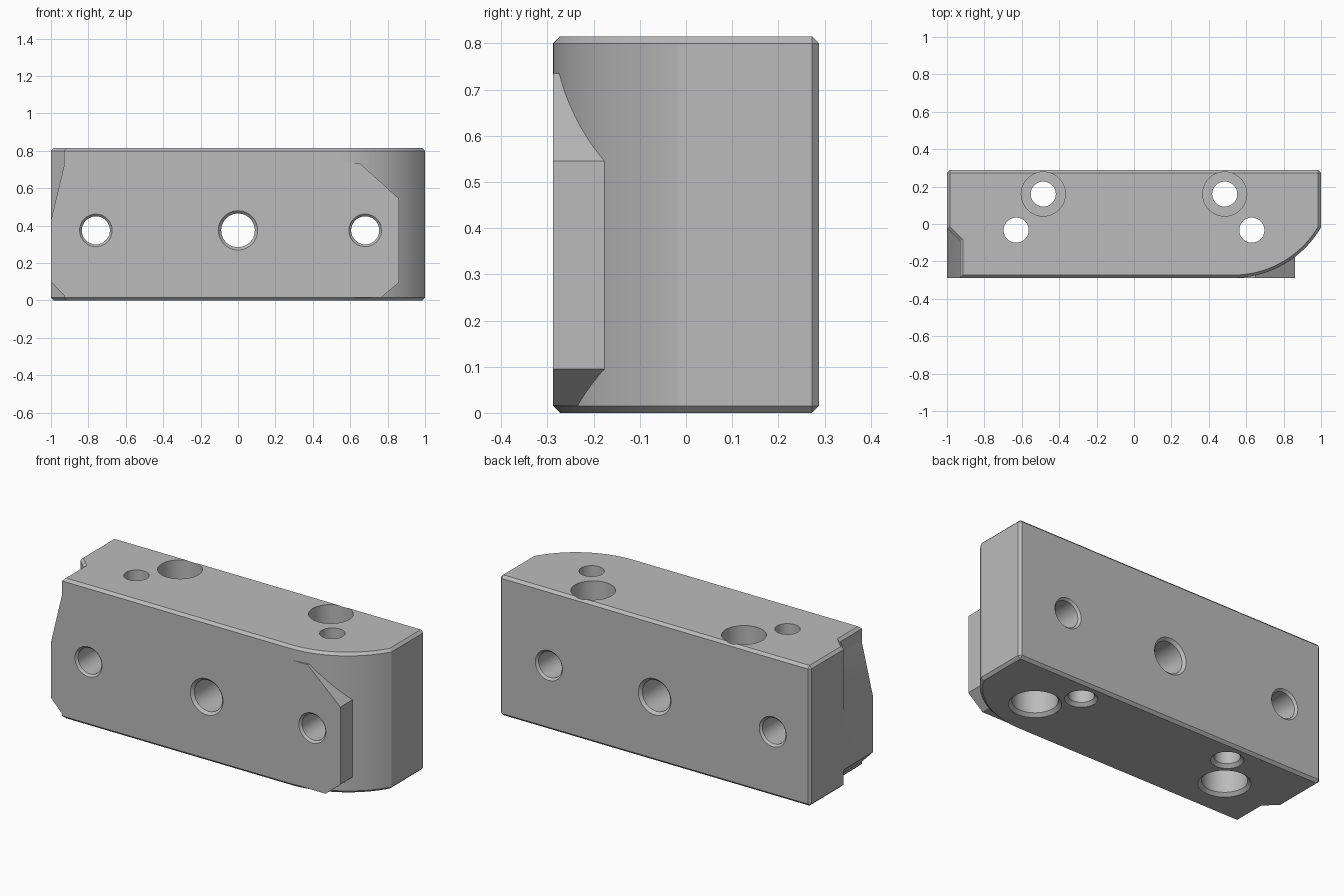
import bpy
import bmesh
import math
from mathutils import Vector

cube = bpy.data.objects.get("Cube")
if cube:
    bpy.data.objects.remove(cube, do_unlink=True)

HEIGHT, FRONT, BACK, CHAMFER = 0.815, -0.288, 0.288, 0.015

grey = bpy.data.materials.new("machined grey")
grey.use_nodes = True
colour = (0.5, 0.5, 0.5, 1)
grey.diffuse_color = colour
grey.node_tree.nodes["Principled BSDF"].inputs["Base Color"].default_value = colour


def finish(name, bm):
    bmesh.ops.recalc_face_normals(bm, faces=bm.faces)
    mesh = bpy.data.meshes.new(name)
    bm.to_mesh(mesh)
    bm.free()
    mesh.materials.append(grey)
    obj = bpy.data.objects.new(name, mesh)
    bpy.context.collection.objects.link(obj)
    return obj


def extrude(points, offset):
    bm = bmesh.new()
    face = bm.faces.new([bm.verts.new(p) for p in points])
    res = bmesh.ops.extrude_face_region(bm, geom=[face], use_keep_orig=True)
    verts = [v for v in res["geom"] if isinstance(v, bmesh.types.BMVert)]
    bmesh.ops.translate(bm, verts=verts, vec=offset)
    return bm


def lathe(name, stations, place, sides=48):
    """Closed solid of revolution; place(a, b, t) maps to model space."""
    bm = bmesh.new()
    rings = []
    for t, r in stations:
        angles = [2 * math.pi * i / sides for i in range(sides)]
        rings.append([bm.verts.new(place(r * math.cos(a), r * math.sin(a), t)) for a in angles])
    for low, high in zip(rings, rings[1:]):
        for i in range(sides):
            j = (i + 1) % sides
            bm.faces.new((low[i], low[j], high[j], high[i]))
    bm.faces.new(rings[0])
    bm.faces.new(rings[-1])
    return finish(name, bm)


# Main block: rounded front corner on one end, notched corner on the other
ARC_X, RADIUS, STEPS = 0.53, 0.544, 20
SWEEP = math.asin((1 - ARC_X) / RADIUS)
outline = [(1, BACK), (-1, BACK), (-1, -0.02), (-0.93, -0.09), (-0.93, FRONT)]
for i in range(STEPS + 1):
    a = SWEEP * i / STEPS
    outline.append((ARC_X + RADIUS * math.sin(a), FRONT + RADIUS * (1 - math.cos(a))))
bm = extrude([(x, y, 0) for x, y in outline], Vector((0, 0, HEIGHT)))
edges = []
for e in bm.edges:
    p, q = (v.co for v in e.verts)
    level = abs(p.z - q.z) < 0.001
    back_corner = not level and p.y > BACK - 0.001
    if level or back_corner:
        edges.append(e)
bmesh.ops.bevel(bm, geom=edges, offset=CHAMFER, segments=1, affect="EDGES", clamp_overlap=False)
block = finish("mounting_block", bm)

# Front pad with sloped corners, overhanging both ends of the block front
pad_outline = [(-0.92, 0.016), (0.765, 0.016), (0.86, 0.095), (0.86, 0.545),
               (0.65, 0.735), (-0.9, 0.735), (-0.93, 0.72), (-1, 0.43), (-1, 0.1)]
pad = finish("front_pad", extrude([(x, FRONT, z) for x, z in pad_outline],
                                  Vector((0, -0.02 - FRONT, 0))))
tools = [(pad, "UNION")]

# Cross holes from front to back, chamfered at both ends
for x, r, c in ((-0.76, 0.075, 0.012), (0, 0.09, 0.015), (0.68, 0.075, 0.012)):
    over = 0.01
    stations = [(FRONT - over, r + c + over), (FRONT + c, r),
                (BACK - c, r), (BACK + over, r + c + over)]
    tools.append((lathe("cross_hole_cutter", stations,
                        lambda a, b, t: (x + a, t, 0.375 + b)), "DIFFERENCE"))

# Vertical bolt holes: rear pair counterbored on top, front pair underneath
BOLT, HEAD, DEPTH, LIP = 0.067, 0.118, 0.2, 0.018
top, under = HEIGHT + 0.01, -0.01
rear = [(under, BOLT + LIP + 0.01), (LIP, BOLT), (HEIGHT - DEPTH, BOLT),
        (HEIGHT - DEPTH, HEAD), (top, HEAD)]
fore = [(under, HEAD + LIP + 0.01), (LIP, HEAD), (DEPTH, HEAD), (DEPTH, BOLT), (top, BOLT)]
for side in (-1, 1):
    for x, y, stations in ((0.485, 0.16, rear), (0.63, -0.033, fore)):
        tools.append((lathe("bolt_hole_cutter", stations,
                            lambda a, b, t: (side * x + a, y + b, t)), "DIFFERENCE"))

# Combine everything into one solid
for tool, operation in tools:
    mod = block.modifiers.new(operation.lower(), "BOOLEAN")
    mod.operation = operation
    mod.solver = "EXACT"
    mod.object = tool
bpy.context.view_layer.update()
solid = bpy.data.meshes.new_from_object(block.evaluated_get(bpy.context.evaluated_depsgraph_get()))
block.modifiers.clear()
block.data = solid
for tool, _ in tools:
    bpy.data.objects.remove(tool, do_unlink=True)

# Smooth the curved walls, keep machined edges crisp
solid.polygons.foreach_set("use_smooth", [True] * len(solid.polygons))
solid.set_sharp_from_angle(angle=math.radians(22))
weighted = block.modifiers.new("weighted normals", "WEIGHTED_NORMAL")
weighted.keep_sharp = True
